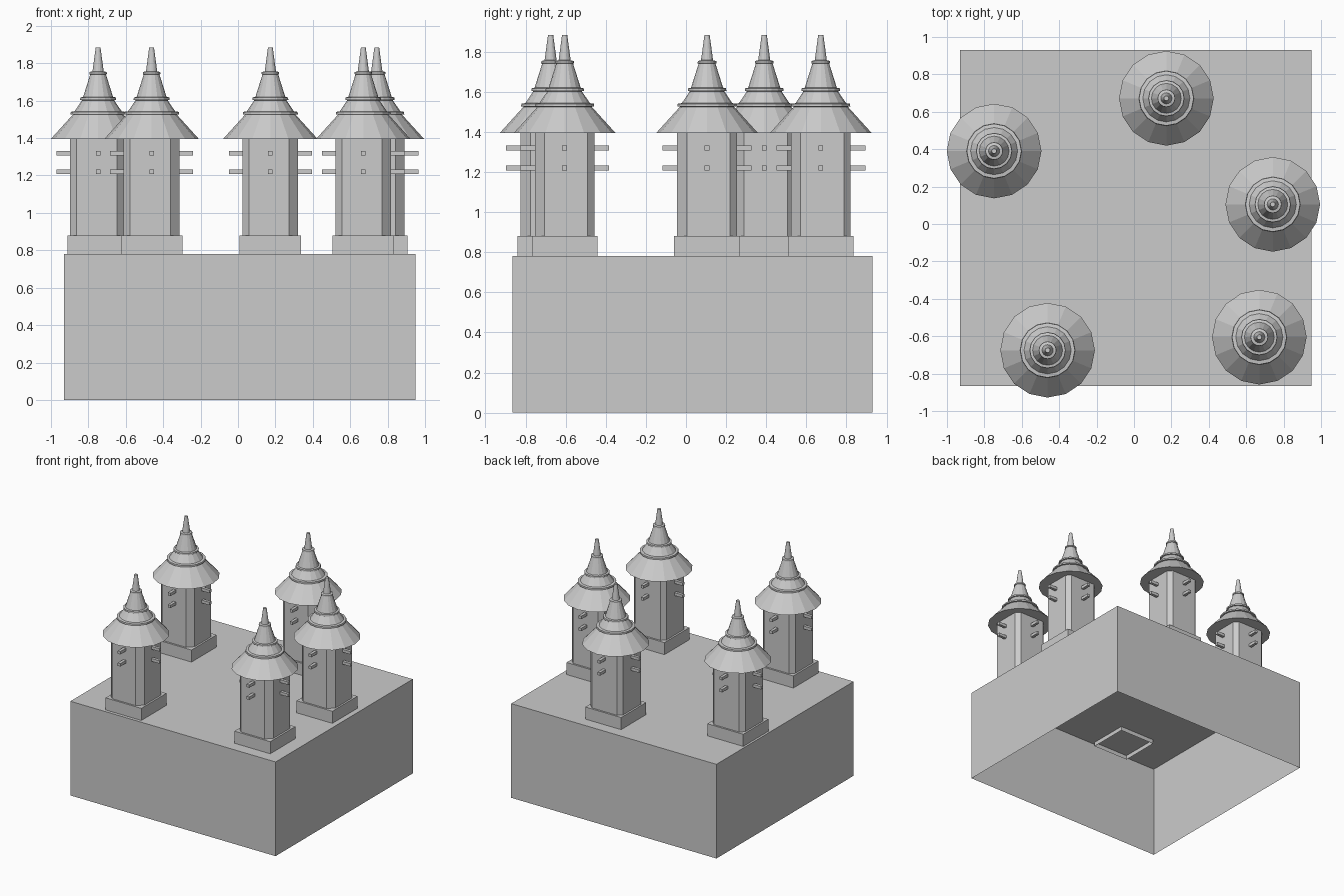
import bpy
import bmesh
import math

if "Cube" in bpy.data.objects:
    bpy.data.objects.remove(bpy.data.objects["Cube"])

TOWERS = [(0.173, 0.672), (-0.748, 0.39), (0.742, 0.105), (0.67, -0.605), (-0.462, -0.675)]
SIDES = 16


def finish(name, bm):
    bmesh.ops.recalc_face_normals(bm, faces=bm.faces)
    mesh = bpy.data.meshes.new(name)
    bm.to_mesh(mesh)
    bm.free()
    obj = bpy.data.objects.new(name, mesh)
    bpy.context.collection.objects.link(obj)
    return obj


def prism(name, outline, z0, z1, open_bottom=False):
    """Extruded outline, optionally left open underneath."""
    bm = bmesh.new()
    low = [bm.verts.new((x, y, z0)) for x, y in outline]
    top = [bm.verts.new((x, y, z1)) for x, y in outline]
    n = len(outline)
    for i in range(n):
        j = (i + 1) % n
        bm.faces.new((low[i], low[j], top[j], top[i]))
    bm.faces.new(top)
    if not open_bottom:
        bm.faces.new(low[::-1])
    else:
        bm.normal_update()
    return finish(name, bm)


def rect(x0, x1, y0, y1):
    return [(x0, y0), (x1, y0), (x1, y1), (x0, y1)]


def box(name, cx, cy, hx, hy, z0, z1, open_bottom=False):
    return prism(name, rect(cx - hx, cx + hx, cy - hy, cy + hy), z0, z1, open_bottom)


def lathe(name, cx, cy, profile):
    """Faceted solid of revolution, capped at both ends."""
    bm = bmesh.new()
    rings = []
    for r, z in profile:
        rings.append([bm.verts.new((cx + r * math.cos(math.tau * i / SIDES),
                                    cy + r * math.sin(math.tau * i / SIDES), z))
                      for i in range(SIDES)])
    for a, b in zip(rings, rings[1:]):
        for i in range(SIDES):
            j = (i + 1) % SIDES
            bm.faces.new((a[i], a[j], b[j], b[i]))
    bm.faces.new(rings[0][::-1])
    bm.faces.new(rings[-1])
    return finish(name, bm)


# Hollow base block, open underneath
prism("base_block", rect(-0.93, 0.95, -0.865, 0.93), 0.0, 0.78, open_bottom=True)

# Tiered roof with raised bands and a slim spire
ROOF = [(0.253, 1.395), (0.135, 1.525), (0.147, 1.527), (0.146, 1.54), (0.126, 1.543),
        (0.086, 1.602), (0.096, 1.604), (0.095, 1.617), (0.080, 1.62),
        (0.042, 1.74), (0.047, 1.742), (0.046, 1.753), (0.030, 1.757), (0.013, 1.883)]

H, C, F = 0.149, 0.034, 0.048   # body half width, corner cut, front right corner cut

for k, (x, y) in enumerate(TOWERS, 1):
    # Plinth, sunk slightly through the base top
    box(f"plinth_{k}", x, y, 0.164, 0.164, 0.745, 0.88, open_bottom=True)
    # Tower body with cut corners
    body = [(-H + C, -H), (H - F, -H), (H, -H + F), (H, H - C),
            (H - C, H), (-H + C, H), (-H, H - C), (-H, -H + C)]
    prism(f"tower_body_{k}", [(x + a, y + b) for a, b in body], 0.88, 1.42)
    # Crossing beams with ends sticking out on all four sides
    for level, z in enumerate((1.22, 1.32), 1):
        box(f"beam_x_{k}_{level}", x, y, 0.222, 0.012, z - 0.012, z + 0.012)
        box(f"beam_y_{k}_{level}", x, y, 0.012, 0.222, z - 0.012, z + 0.012)
    lathe(f"roof_{k}", x, y, ROOF)
